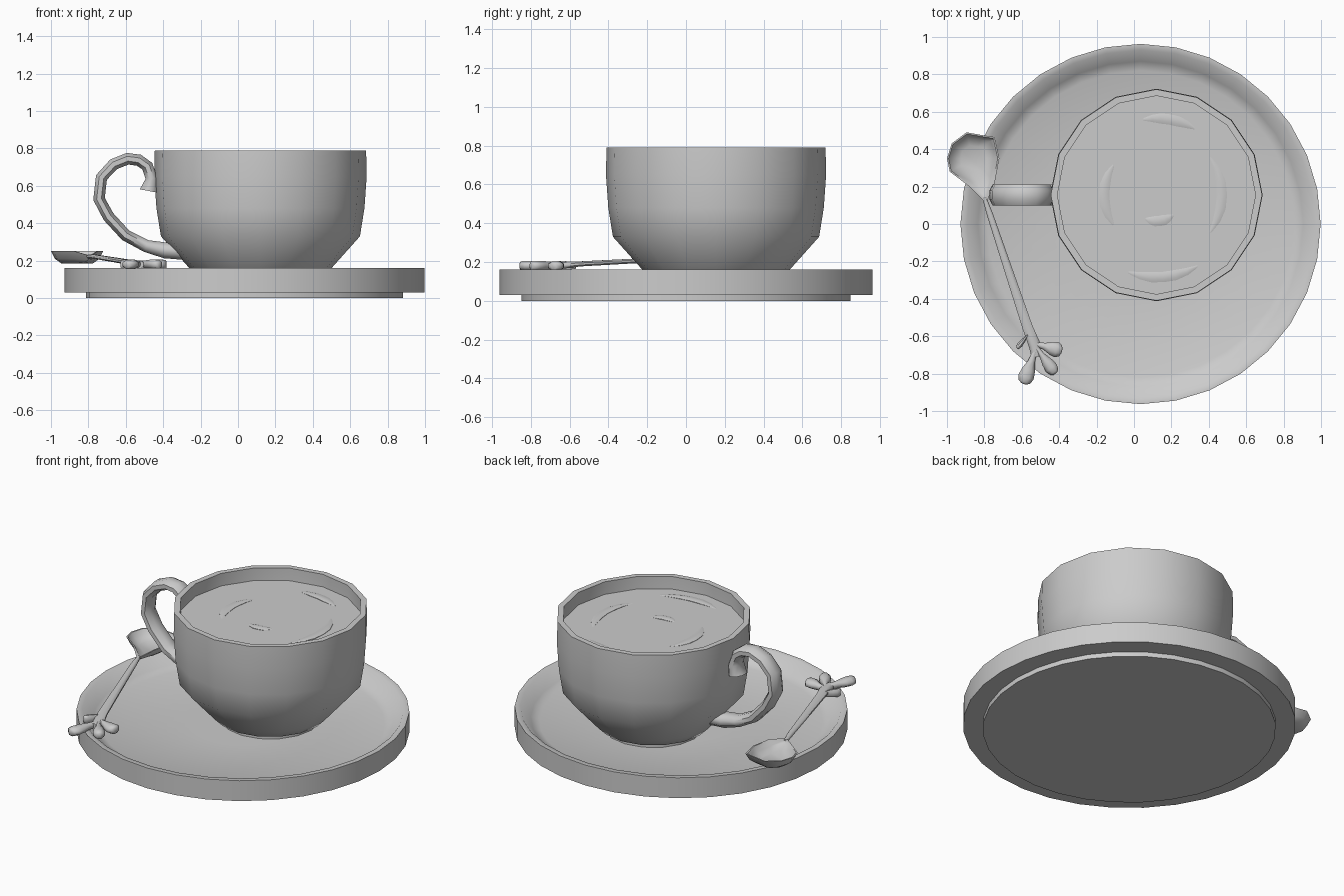
import bpy, bmesh
from math import sin, cos, pi, radians
from mathutils import Vector

if "Cube" in bpy.data.objects:
    bpy.data.objects.remove(bpy.data.objects["Cube"])


def finish(name, bm, angle=50):
    bmesh.ops.recalc_face_normals(bm, faces=bm.faces)
    me = bpy.data.meshes.new(name)
    bm.to_mesh(me)
    bm.free()
    ob = bpy.data.objects.new(name, me)
    bpy.context.collection.objects.link(ob)
    bpy.ops.object.select_all(action='DESELECT')
    ob.select_set(True)
    bpy.context.view_layer.objects.active = ob
    bpy.ops.object.shade_smooth_by_angle(angle=radians(angle))
    return ob


def skin(name, rings, angle=50):
    """Join equal rings of points into a closed skin with capped ends."""
    bm = bmesh.new()
    loops = [[bm.verts.new(p) for p in r] for r in rings]
    n = len(loops[0])
    for a, b in zip(loops, loops[1:]):
        for i in range(n):
            j = (i + 1) % n
            bm.faces.new((a[i], a[j], b[j], b[i]))
    bm.faces.new(loops[0])
    bm.faces.new(loops[-1])
    return finish(name, bm, angle)


def lathe(name, profile, cx, cy, n):
    return skin(name, [[(cx + r * cos(2 * pi * i / n), cy + r * sin(2 * pi * i / n), z)
                        for i in range(n)] for r, z in profile])


def sweep(name, path, sizes, axis, n=8, angle=60):
    """Elliptical section along a path; sizes = (half size along axis, across)."""
    pts = [Vector(p) for p in path]
    a = Vector(axis)
    rings = []
    for k, p in enumerate(pts):
        t = (pts[min(k + 1, len(pts) - 1)] - pts[max(k - 1, 0)]).normalized()
        side = t.cross(a).normalized()
        h, w = sizes[k] if isinstance(sizes, list) else sizes
        rings.append([p + a * h * cos(2 * pi * (i + .5) / n) + side * w * sin(2 * pi * (i + .5) / n)
                      for i in range(n)])
    return skin(name, rings, angle)


# Saucer with foot disc
SX = 0.035
lathe("saucer_foot", [(0.848, 0), (0.848, 0.04)], SX, 0, 32)
lathe("saucer", [(0.83, 0.03), (0.963, 0.03), (0.963, 0.16), (0.93, 0.16),
                 (0.87, 0.095), (0.82, 0.075), (0.3, 0.075)], SX, 0, 32)

# Cup: outer wall, rim and inner wall
CX, CY = 0.12, 0.155
lathe("cup", [(0.29, 0.07), (0.29, 0.10), (0.325, 0.105), (0.38, 0.16), (0.532, 0.33),
              (0.556, 0.48), (0.568, 0.65), (0.565, 0.79), (0.53, 0.79), (0.53, 0.65),
              (0.49, 0.35), (0.33, 0.16)], CX, CY, 16)

# Drink surface with faint swirls
lathe("drink", [(0.525, 0.69), (0.533, 0.71)], CX, CY, 16)
for k, (r, a0, a1) in enumerate([(0.41, 60, 100), (0.28, 145, 215), (0.35, -35, 35),
                                 (0.44, 250, 300), (0.14, 245, 310)]):
    angs = [radians(a0 + (a1 - a0) * i / 6) for i in range(7)]
    sweep(f"swirl_{k + 1}", [(CX + r * cos(t), CY + r * sin(t), 0.709) for t in angs],
          [(0.009 * s, 0.03 * s) for s in (.2, .7, 1, 1, 1, .7, .2)], (0, 0, 1))

# Cup handle
path = [(-0.475, 0.572), (-0.462, 0.64), (-0.485, 0.705), (-0.53, 0.737), (-0.59, 0.745),
        (-0.665, 0.715), (-0.73, 0.645), (-0.743, 0.53), (-0.692, 0.435), (-0.60, 0.335),
        (-0.49, 0.278), (-0.39, 0.255), (-0.28, 0.25)]
sweep("cup_handle", [(x, CY, z) for x, z in path],
      [(0.06, 0.055), (0.06, 0.035)] + [(0.06, 0.034)] * 8
      + [(0.06, 0.036), (0.06, 0.046), (0.06, 0.05)], (0, 1, 0))

# Spoon bowl
outline = [(-0.79, 0.11), (-0.745, 0.22), (-0.72, 0.35), (-0.745, 0.465), (-0.81, 0.475),
           (-0.895, 0.49), (-0.975, 0.43), (-1.0, 0.35), (-0.985, 0.28), (-0.88, 0.2)]


def bowl_ring(s, z, tip):
    cx, cy = -0.86, 0.35
    return [(cx + (x - cx) * s, cy + (y - cy) * s, z if i else tip)
            for i, (x, y) in enumerate(outline)]


skin("spoon_bowl", [bowl_ring(0.6, 0.185, 0.19), bowl_ring(0.85, 0.21, 0.205),
                    bowl_ring(1, 0.252, 0.225), bowl_ring(0.94, 0.252, 0.228),
                    bowl_ring(0.8, 0.222, 0.22), bowl_ring(0.5, 0.2, 0.205)])

# Spoon stem
UP = (0, 0, 1)
sweep("spoon_stem", [(-0.80, 0.14, 0.222), (-0.77, 0.05, 0.222), (-0.57, -0.55, 0.19),
                     (-0.53, -0.65, 0.182), (-0.525, -0.71, 0.18)],
      [(0.012, 0.012), (0.012, 0.018), (0.014, 0.03), (0.02, 0.035), (0.02, 0.025)], UP)

# Leaf cluster at the end of the stem
leaves = [((-0.55, -0.57), (-0.625, -0.665), 0.016), ((-0.53, -0.64), (-0.385, -0.68), 0.045),
          ((-0.53, -0.65), (-0.42, -0.80), 0.038), ((-0.525, -0.67), (-0.59, -0.855), 0.046)]
for k, (p, q, w) in enumerate(leaves):
    p, q = Vector((*p, 0.182)), Vector((*q, 0.18))
    sweep(f"spoon_leaf_{k + 1}", [p.lerp(q, t) for t in (0, .35, .6, .8, .94, 1)],
          [(0.018, w * .3), (0.022, w * .45), (0.026, w * .85), (0.027, w),
           (0.026, w * .75), (0.02, w * .3)], UP)
